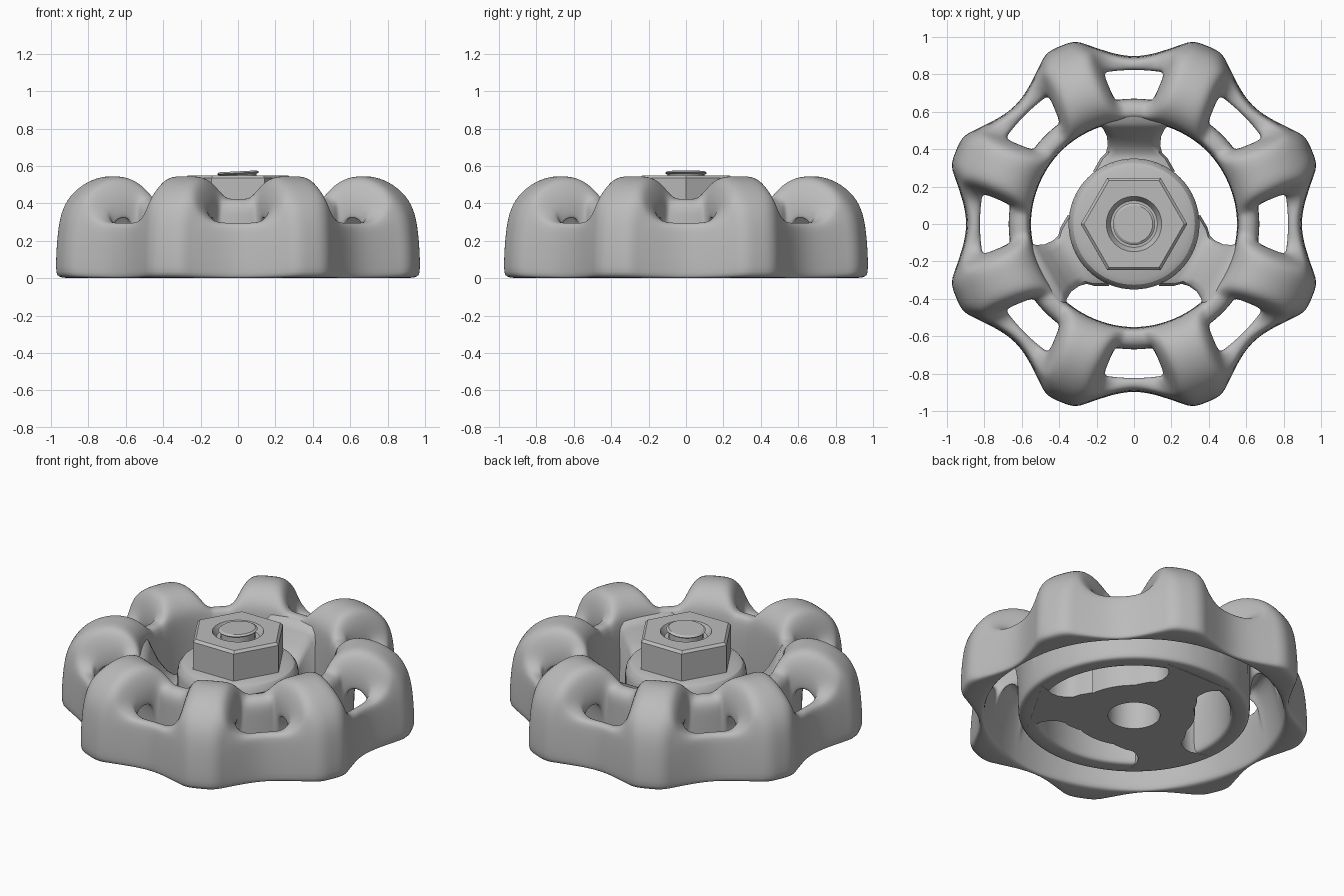
import bpy, bmesh
from math import sin, cos, tan, asin, pi, radians, tau

cube = bpy.data.objects.get("Cube")
if cube:
    bpy.data.objects.remove(cube, do_unlink=True)

metal = bpy.data.materials.new("grey metal")
metal.use_nodes = True
metal.diffuse_color = (0.5, 0.5, 0.5, 1)
metal.node_tree.nodes["Principled BSDF"].inputs["Base Color"].default_value = (0.5, 0.5, 0.5, 1)


def finish(name, bm, angle=None):
    bmesh.ops.recalc_face_normals(bm, faces=bm.faces)
    mesh = bpy.data.meshes.new(name)
    bm.to_mesh(mesh)
    bm.free()
    mesh.materials.append(metal)
    obj = bpy.data.objects.new(name, mesh)
    bpy.context.collection.objects.link(obj)
    bpy.ops.object.select_all(action='DESELECT')
    obj.select_set(True)
    bpy.context.view_layer.objects.active = obj
    if angle:
        bpy.ops.object.shade_smooth_by_angle(angle=radians(angle))
    else:
        bpy.ops.object.shade_smooth()
    return obj


def lathe(name, rings, sides=64, closed=False, tilt=0.0):
    """Loft rings of (radius, height, is_hex); tilt leans the rings along x."""
    bm = bmesh.new()
    loops = []
    for r, z, is_hex in rings:
        loop = []
        for i in range(sides):
            a = tau * i / sides
            k = r
            if is_hex:
                k = r * cos(pi / 6) / cos(a % (pi / 3) - pi / 6)
            loop.append(bm.verts.new((k * cos(a), k * sin(a), z + tilt * k * cos(a))))
        loops.append(loop)
    pairs = list(zip(loops, loops[1:]))
    if closed:
        pairs.append((loops[-1], loops[0]))
    else:
        bm.faces.new(loops[0])
        bm.faces.new(loops[-1])
    for low, high in pairs:
        for i in range(sides):
            j = (i + 1) % sides
            bm.faces.new((low[i], low[j], high[j], high[i]))
    return finish(name, bm, 30)


# Scalloped rim: closed cross-sections at a lobe and at a gap.
# A radius of zero or less is measured from the outer edge.
LOBE = [(-.02, 0), (0, .025), (-.015, .27), (-.045, .38), (.93, .46), (.85, .52), (.75, .55),
        (.66, .54), (.60, .50), (.565, .45), (.55, .38), (.55, .02), (.56, 0), (.66, 0),
        (.67, .02), (.67, .30), (.75, .40), (.82, .30), (.86, .02), (.87, 0)]
GAP = [(-.01, 0), (0, .02), (-.01, .25), (-.02, .285), (-.045, .30), (.825, .29), (.75, .33),
       (.67, .37), (.645, .42), (.58, .43), (.55, .39), (.55, .02), (.56, 0), (.66, 0),
       (.67, .02), (.67, .30), (.75, .27), (.82, .25), (.86, .02), (.87, 0)]
WIDTHS = [0, .06, .105, .135, .158]      # columns across half a lobe
BLEND = [0, 0, .06, .28, .65, .93, 1, 1, 1]  # lobe to gap
EDGE, HALF = 4, 8
SECTOR = pi / 8


def column_angle(c, r):
    if c <= EDGE:
        return asin(WIDTHS[c] / r)
    start = asin(WIDTHS[EDGE] / r)
    return start + (SECTOR - start) * (c - EDGE) / (HALF - EDGE)


def outer_radius(c):
    a = column_angle(c, 1.0)
    across = .93 * tan(SECTOR - a)
    return min(1.035 / cos(a), (.9 + across ** 2 / .96) / cos(SECTOR - a))


def section(c):
    big, s = outer_radius(c), BLEND[c]
    points = []
    for (r0, z0), (r1, z1) in zip(LOBE, GAP):
        r0 = r0 if r0 > 0 else big + r0
        r1 = r1 if r1 > 0 else big + r1
        points.append((r0 + (r1 - r0) * s, z0 + (z1 - z0) * s))
    return points


bm = bmesh.new()
columns, kinds = [], []
for lobe in range(8):
    for step in range(-HALF, HALF):
        c, side = abs(step), (1 if step >= 0 else -1)
        loop = []
        for r, z in section(c):
            a = SECTOR * (2 * lobe + 1) + side * column_angle(c, r)
            loop.append(bm.verts.new((r * cos(a), r * sin(a), z)))
        columns.append(loop)
        kinds.append(step)

total, count = len(columns), len(LOBE)
for i in range(total):
    a, b = columns[i], columns[(i + 1) % total]
    step = kinds[i]
    window = step < -EDGE or step >= EDGE
    for v in range(count):
        if not (window and v in (5, 6, 15, 16)):
            w = (v + 1) % count
            bm.faces.new((a[v], a[w], b[w], b[v]))
    if window:
        for p, q in ((5, 17), (7, 15)):
            bm.faces.new((a[p], a[q], b[q], b[p]))
    if abs(step) == EDGE:
        bm.faces.new((a[5], a[6], a[16], a[17]))
        bm.faces.new((a[6], a[7], a[15], a[16]))
rim = finish("scalloped_rim", bm)
smooth = rim.modifiers.new("smooth", 'SUBSURF')
smooth.levels = smooth.render_levels = 2

# Three flared spokes that climb from the hub to the rim
STATIONS = [(.28, .22, .20), (.35, .18, .20), (.38, .15, .21), (.42, .14, .24),
            (.47, .145, .30), (.51, .165, .37), (.54, .20, .41), (.58, .24, .41)]
for n in range(3):
    bm = bmesh.new()
    turn = radians(90 + 120 * n)
    rows = []
    for r, w, top in STATIONS:
        outline = [(-w, 0), (-w, top - .05), (-w + .015, top - .015), (-w + .05, top),
                   (w - .05, top), (w - .015, top - .015), (w, top - .05), (w, 0)]
        rows.append([bm.verts.new((r * cos(turn) - y * sin(turn),
                                   r * sin(turn) + y * cos(turn), z)) for y, z in outline])
    for a, b in zip(rows, rows[1:]):
        for i in range(len(a)):
            j = (i + 1) % len(a)
            bm.faces.new((a[i], a[j], b[j], b[i]))
    bm.faces.new(rows[0])
    bm.faces.new(rows[-1])
    finish("spoke_%d" % (n + 1), bm, 40)

# Hub with a bore
lathe("hub", [(.15, 0, False), (.35, 0, False), (.35, .29, False), (.343, .325, False),
              (.325, .35, False), (.295, .363, False), (.15, .365, False)], closed=True)

# Hexagonal nut with a countersunk top
lathe("hex_nut", [(.285, .35, True), (.285, .535, True), (.268, .55, True),
                  (.148, .55, False), (.125, .51, False)], sides=48)

# Threaded stud end and its last slanted thread
lathe("stud", [(.10, .40, False), (.10, .565, False)], sides=32)
lathe("stud_thread", [(.10, .553, False), (.113, .562, False), (.10, .571, False)],
      sides=32, tilt=.05)
